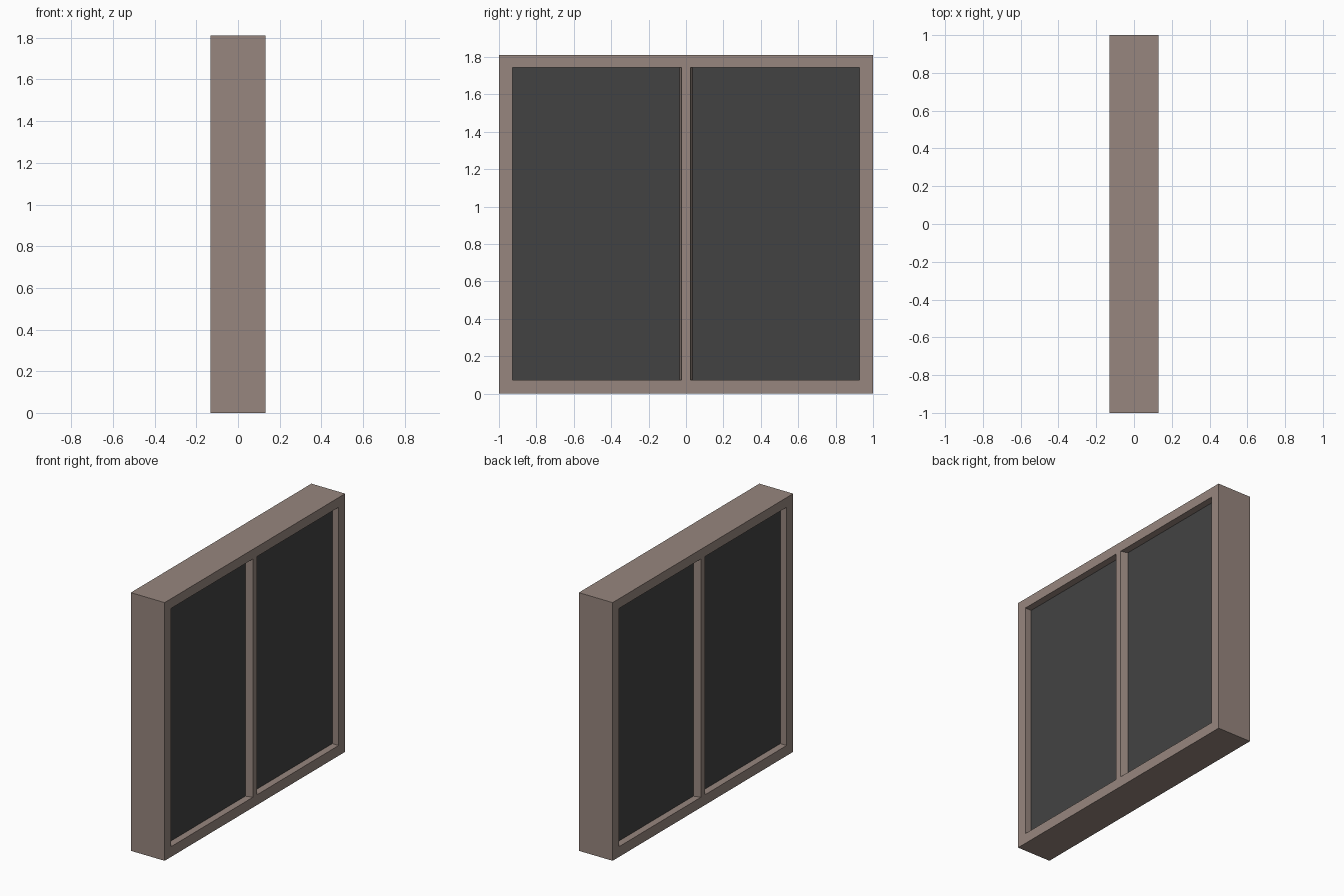
import bpy, bmesh

if "Cube" in bpy.data.objects:
    bpy.data.objects.remove(bpy.data.objects["Cube"])

W, H, D = 1.0, 1.81, 0.131      # half width, height, half depth
IY, Z0, Z1 = 0.928, 0.072, 1.742  # opening
GX = 0.082                      # half depth of the glazing


def material(name, color):
    m = bpy.data.materials.new(name)
    m.diffuse_color = (*color, 1)
    m.use_nodes = True
    m.node_tree.nodes["Principled BSDF"].inputs["Base Color"].default_value = m.diffuse_color
    return m


brown = material("frame_brown", (0.31, 0.24, 0.21))
dark = material("glass_dark", (0.055, 0.055, 0.055))


def finish(name, bm, mat):
    bmesh.ops.recalc_face_normals(bm, faces=bm.faces)
    me = bpy.data.meshes.new(name)
    bm.to_mesh(me)
    bm.free()
    me.materials.append(mat)
    ob = bpy.data.objects.new(name, me)
    bpy.context.collection.objects.link(ob)
    return ob


def prism(name, outline, z0, z1, mat):
    """Extrude an (x, y) outline upwards."""
    bm = bmesh.new()
    face = bm.faces.new([bm.verts.new((x, y, z0)) for x, y in outline])
    up = bmesh.ops.extrude_face_region(bm, geom=[face])["geom"]
    bmesh.ops.translate(bm, vec=(0, 0, z1 - z0),
                        verts=[v for v in up if isinstance(v, bmesh.types.BMVert)])
    return finish(name, bm, mat)


# Outer frame: four loops of corners bridged into a rectangular ring
def corners(bm, x, y, z0, z1):
    return [bm.verts.new((x, sy * y, z)) for sy, z in
            ((-1, z0), (1, z0), (1, z1), (-1, z1))]


bm = bmesh.new()
rings = [corners(bm, -D, W, 0, H), corners(bm, D, W, 0, H),
         corners(bm, D, IY, Z0, Z1), corners(bm, -D, IY, Z0, Z1)]
for a, b in zip(rings, rings[1:] + rings[:1]):
    for i in range(4):
        j = (i + 1) % 4
        bm.faces.new((a[i], a[j], b[j], b[i]))
finish("window_frame", bm, brown)

# Centre mullion, slightly wider towards the glass
n, w = 0.023, 0.036
prism("centre_mullion", [(D, -n), (D, n), (GX, w), (-GX, w),
                         (-D, n), (-D, -n), (-GX, -w), (GX, -w)], Z0, Z1, brown)

# Two glass panes
for side, s in (("left", -1), ("right", 1)):
    a, b = s * w, s * IY
    prism(side + "_glass_pane", [(-GX, a), (GX, a), (GX, b), (-GX, b)], Z0, Z1, dark)
